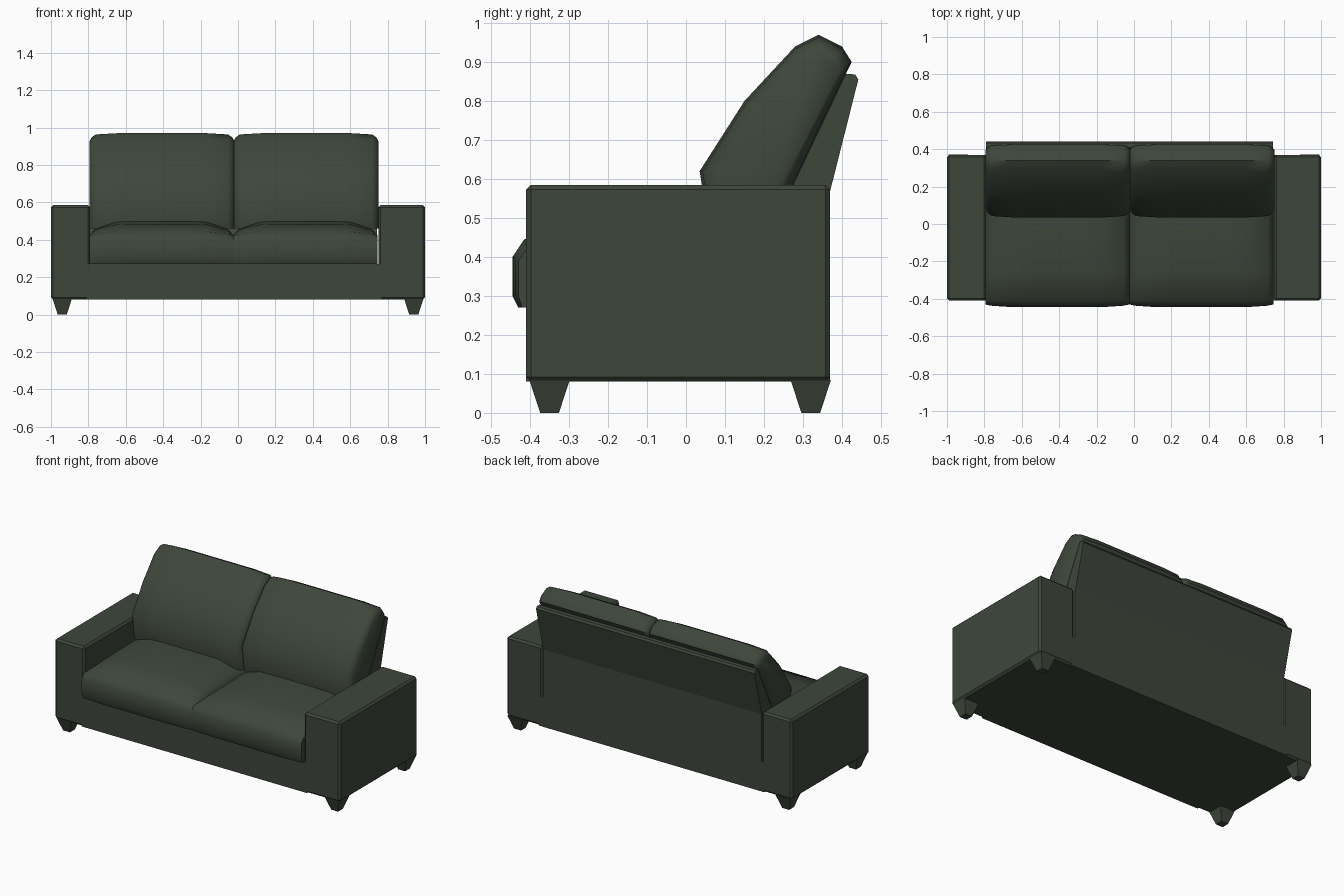
import bpy, bmesh, math

if "Cube" in bpy.data.objects:
    bpy.data.objects.remove(bpy.data.objects["Cube"], do_unlink=True)

# One upholstery colour for the whole piece
green = bpy.data.materials.new("dark green fabric")
green.use_nodes = True
COLOUR = (0.048, 0.063, 0.044, 1)
green.diffuse_color = COLOUR
green.node_tree.nodes["Principled BSDF"].inputs["Base Color"].default_value = COLOUR


def loft(name, rings, smooth=None, bevel=0):
    """Join equal-length rings of points into a closed solid."""
    bm = bmesh.new()
    loops = [[bm.verts.new(p) for p in ring] for ring in rings]
    n = len(loops[0])
    for a, b in zip(loops, loops[1:]):
        for i in range(n):
            j = (i + 1) % n
            bm.faces.new((a[i], a[j], b[j], b[i]))
    bm.faces.new(loops[0])
    bm.faces.new(loops[-1])
    bmesh.ops.recalc_face_normals(bm, faces=bm.faces)
    mesh = bpy.data.meshes.new(name)
    bm.to_mesh(mesh)
    bm.free()
    mesh.materials.append(green)
    obj = bpy.data.objects.new(name, mesh)
    bpy.context.collection.objects.link(obj)
    if bevel:
        mod = obj.modifiers.new("soft edge", 'BEVEL')
        mod.width = bevel
        mod.segments = 1
    if smooth:
        bpy.ops.object.select_all(action='DESELECT')
        obj.select_set(True)
        bpy.context.view_layer.objects.active = obj
        bpy.ops.object.shade_smooth_by_angle(angle=math.radians(smooth))
    return obj


def extrude_x(name, profile, x0, x1, bevel=0):
    return loft(name, [[(x, y, z) for y, z in profile] for x in (x0, x1)], bevel=bevel)


def cushion(name, x0, x1, end, mid, stations):
    """Blend from an end profile to a fuller middle profile and back."""
    steps = [(x0 + d, w) for d, w in stations]
    steps += [(x1 - d, w) for d, w in reversed(stations)]
    rings = [[(x, e[0] + (m[0] - e[0]) * w, e[1] + (m[1] - e[1]) * w)
              for e, m in zip(end, mid)] for x, w in steps]
    return loft(name, rings, smooth=50)


def box_profile(z0, z1, y0=-0.41, y1=0.37):
    return [(y0, z0), (y1, z0), (y1, z1), (y0, z1)]


# Frame: arms, base and leaning back
extrude_x("right_arm", box_profile(0.08, 0.585), -1, -0.79, 0.012)
extrude_x("left_arm", box_profile(0.08, 0.585), 0.75, 1, 0.012)
extrude_x("base", box_profile(0.08, 0.27), -0.81, 0.77)
extrude_x("back_panel", [(0.12, 0.26), (0.37, 0.26), (0.37, 0.57), (0.442, 0.855),
                         (0.434, 0.868), (0.41, 0.87)], -0.79, 0.742)

# Seat cushions
seat_end = [(0.2, 0.27), (-0.42, 0.27), (-0.43, 0.3), (-0.43, 0.39),
            (-0.41, 0.42), (-0.25, 0.425), (0, 0.425), (0.2, 0.42)]
seat_mid = [(0.2, 0.27), (-0.43, 0.27), (-0.445, 0.3), (-0.445, 0.4),
            (-0.415, 0.445), (-0.25, 0.485), (0, 0.5), (0.2, 0.5)]
seat_steps = [(0, 0), (0.03, 0.45), (0.14, 0.95), (0.25, 1)]

# Back cushions
back_end = [(0.1, 0.46), (0.085, 0.62), (0.19, 0.78), (0.29, 0.9), (0.335, 0.925),
            (0.38, 0.905), (0.395, 0.88), (0.38, 0.85), (0.18, 0.46)]
back_mid = [(0.06, 0.46), (0.035, 0.62), (0.15, 0.8), (0.28, 0.94), (0.34, 0.97),
            (0.4, 0.94), (0.425, 0.9), (0.41, 0.87), (0.22, 0.46)]
back_steps = [(0, 0), (0.012, 0.5), (0.035, 0.85), (0.15, 1)]

for side, x0, x1 in (("right", -0.795, -0.025), ("left", -0.025, 0.745)):
    cushion(side + "_seat_cushion", x0, x1, seat_end, seat_mid, seat_steps)
    cushion(side + "_back_cushion", x0, x1 + 0.007, back_end, back_mid, back_steps)

# Tapered square legs
for side, sx in (("right", -1), ("left", 1)):
    for place, y in (("front", -0.35), ("back", 0.32)):
        rings = [[(sx * 0.94 + a * h, y + b * h, z)
                  for a, b in ((-1, -1), (1, -1), (1, 1), (-1, 1))]
                 for z, h in ((0, 0.024), (0.085, 0.052))]
        loft(f"{place}_{side}_leg", rings)
